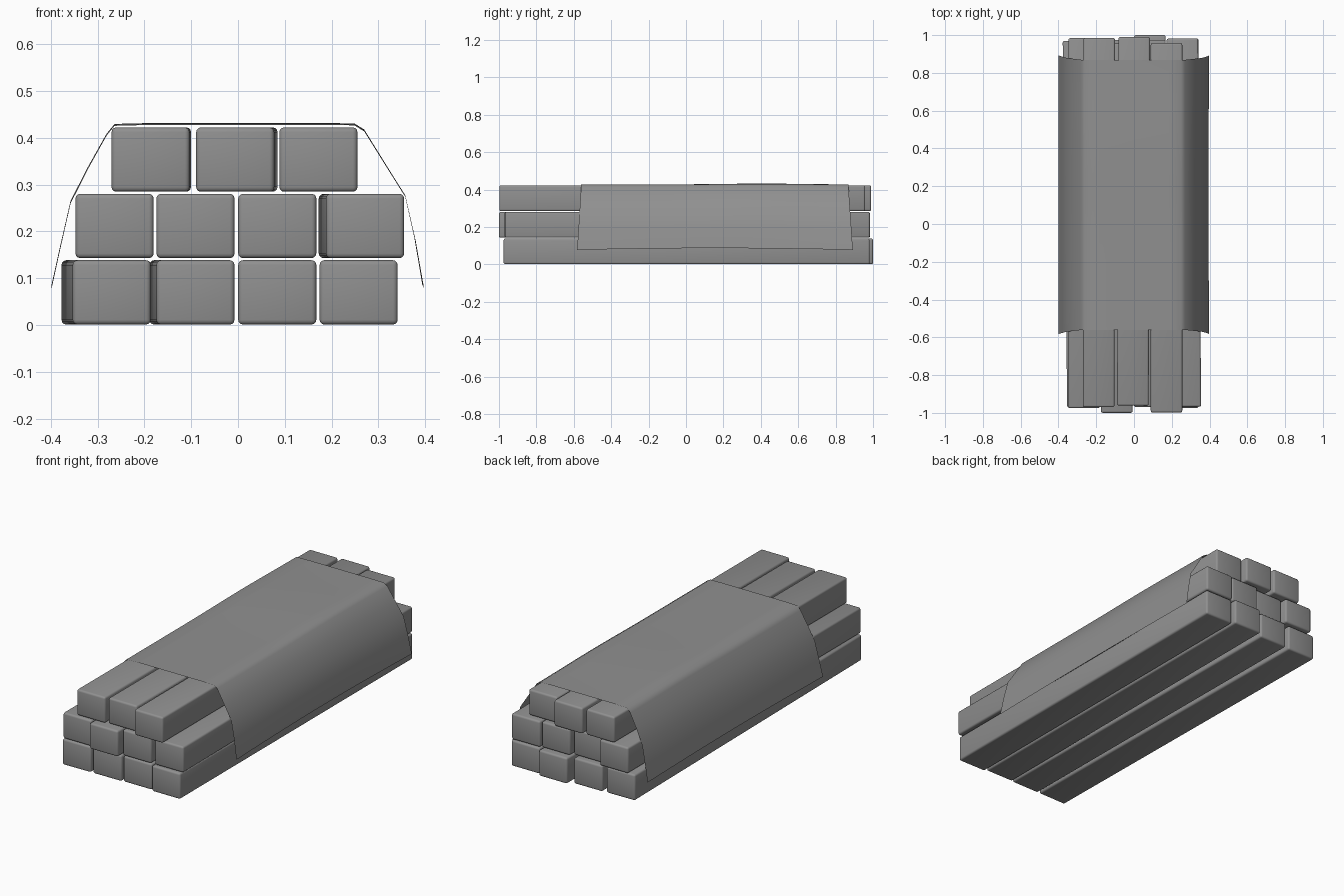
import bpy, bmesh, math

if "Cube" in bpy.data.objects:
    bpy.data.objects.remove(bpy.data.objects["Cube"])

BAR_W, BAR_H = 0.167, 0.1375

# Dark grey finish shared by all parts
grey = bpy.data.materials.new("dark_grey")
grey.diffuse_color = (0.28, 0.28, 0.28, 1)
grey.use_nodes = True
grey.node_tree.nodes["Principled BSDF"].inputs["Base Color"].default_value = grey.diffuse_color


def finish(obj, angle):
    """Link the part, colour it and smooth it while keeping sharp edges."""
    bpy.context.collection.objects.link(obj)
    obj.data.materials.append(grey)
    bpy.ops.object.select_all(action='DESELECT')
    obj.select_set(True)
    bpy.context.view_layer.objects.active = obj
    bpy.ops.object.shade_smooth_by_angle(angle=math.radians(angle))


def make_bar(name, xf, xb, y0, y1, z0):
    """Rounded beam whose centre line runs from xf at the front to xb at the back."""
    bm = bmesh.new()
    bmesh.ops.create_cube(bm, size=1)
    length = math.hypot(xb - xf, y1 - y0)
    bmesh.ops.scale(bm, vec=(BAR_W, length, BAR_H), verts=bm.verts)
    bmesh.ops.bevel(bm, geom=bm.edges[:], offset=0.01, segments=3,
                    profile=0.5, affect='EDGES')
    me = bpy.data.meshes.new(name)
    bm.to_mesh(me)
    bm.free()
    obj = bpy.data.objects.new(name, me)
    obj.location = ((xf + xb) / 2, (y0 + y1) / 2, z0 + BAR_H / 2)
    obj.rotation_euler.z = -math.atan2(xb - xf, y1 - y0)
    finish(obj, 40)


# Stacked beams: front x, back x, front y, back y
rows = {
    "bottom_beam": (0.001, [(-0.270, -0.294, -0.972, 0.970),
                            (-0.091, -0.106, -0.970, 0.975),
                            (0.084, 0.084, -0.965, 1.000),
                            (0.258, 0.258, -0.975, 0.982)]),
    "middle_beam": (0.143, [(-0.264, -0.264, -0.975, 0.984),
                            (-0.091, -0.091, -1.000, 0.955),
                            (0.084, 0.084, -0.970, 0.975),
                            (0.272, 0.256, -0.968, 0.982)]),
    "top_beam": (0.285, [(-0.187, -0.184, -0.970, 0.985),
                         (-0.006, 0.001, -0.962, 0.990),
                         (0.172, 0.172, -0.998, 0.958)]),
}
for name, (z, bars) in rows.items():
    for i, bar in enumerate(bars):
        make_bar(f"{name}_{i + 1}", *bar, z)

# Draped cover: one thin sheet, its profile swept along y with gentle ripples
TOP = 0.428
profile = [(-0.399, 0.076), (-0.380, 0.163), (-0.358, 0.260), (-0.320, 0.335),
           (-0.281, 0.405), (-0.264, 0.426), (-0.185, TOP), (0.0, TOP),
           (0.185, TOP), (0.249, 0.427), (0.270, 0.414), (0.315, 0.342),
           (0.359, 0.272), (0.380, 0.180), (0.398, 0.078)]
N = 16
verts, faces = [], []
for j in range(N + 1):
    t = j / N
    for x, z in profile:
        drop = max(0.0, (TOP - z) / 0.35)
        y0, y1 = -0.56 - 0.022 * drop, 0.868 + 0.024 * drop
        y = y0 + (y1 - y0) * t
        bow = math.sin(math.pi * t)
        dx = -0.004 * bow * drop if x > 0 else 0.0
        # hem rises mid-length; the top swells towards the back
        dz = 0.009 * bow * drop
        dz += 0.002 * (1 - math.cos(2 * math.pi * max(0, t - 0.35) / 0.65)) * (1 - drop)
        verts.append((x + dx, y, z + dz))
P = len(profile)
for j in range(N):
    for i in range(P - 1):
        a = j * P + i
        faces.append((a, a + 1, a + P + 1, a + P)[::-1])
me = bpy.data.meshes.new("cover_sheet")
me.from_pydata(verts, [], faces)
finish(bpy.data.objects.new("cover_sheet", me), 60)
